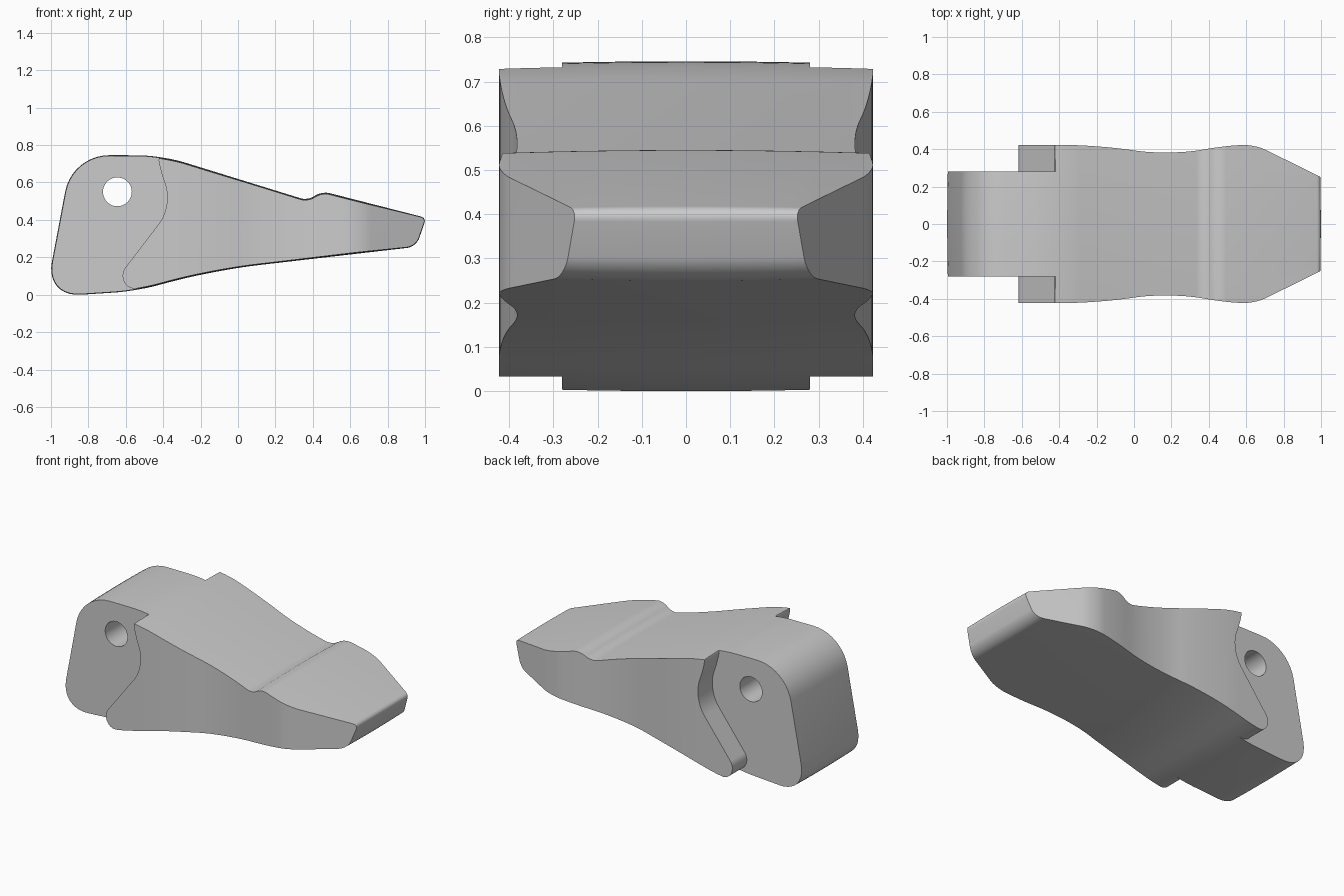
import bpy, bmesh, math
from mathutils import Vector

if "Cube" in bpy.data.objects:
    bpy.data.objects.remove(bpy.data.objects["Cube"])


def rounded(corners, n=10):
    """Polygon of (u, v, cut) corners; each corner is blended over length cut."""
    out = []
    for i, (u, v, d) in enumerate(corners):
        p = Vector((u, v))
        if d == 0:
            out.append(p)
            continue
        a = p + (Vector(corners[i - 1][:2]) - p).normalized() * d
        b = p + (Vector(corners[(i + 1) % len(corners)][:2]) - p).normalized() * d
        h1, h2 = a.lerp(p, 0.58), b.lerp(p, 0.58)
        for k in range(n + 1):
            t = k / n
            s = 1 - t
            out.append(a * s**3 + h1 * 3 * s * s * t + h2 * 3 * s * t * t + b * t**3)
    return out


def inset(pts, dist):
    """Move a counter-clockwise outline inwards."""
    out = []
    for i, p in enumerate(pts):
        t = (pts[(i + 1) % len(pts)] - pts[i - 1]).normalized()
        out.append(p + Vector((-t.y, t.x)) * dist)
    return out


def loft(name, rings):
    """Closed solid through equal rings, always facing outwards."""
    bm = bmesh.new()
    loops = [[bm.verts.new(c) for c in ring] for ring in rings]
    n = len(loops[0])
    for a, b in zip(loops, loops[1:]):
        for i in range(n):
            j = (i + 1) % n
            bm.faces.new((a[i], a[j], b[j], b[i]))
    bm.faces.new(loops[0][::-1])
    bm.faces.new(loops[-1])
    bm.normal_update()
    if bm.calc_volume(signed=True) < 0:
        bmesh.ops.reverse_faces(bm, faces=bm.faces[:])
    me = bpy.data.meshes.new(name)
    bm.to_mesh(me)
    bm.free()
    ob = bpy.data.objects.new(name, me)
    bpy.context.collection.objects.link(ob)
    return ob


def side_ring(pts, y):
    return [(p.x, y, p.y) for p in pts]


def carve(target, cutter, operation):
    cutter.hide_render = True
    m = target.modifiers.new(operation, 'BOOLEAN')
    m.operation, m.object = operation, cutter
    for solver in ('EXACT', 'MANIFOLD', 'FLOAT'):
        m.solver = solver
        bpy.context.view_layer.update()
        graph = bpy.context.evaluated_depsgraph_get()
        if len(target.evaluated_get(graph).data.polygons) > 0:
            break
    bpy.context.view_layer.objects.active = target
    bpy.ops.object.modifier_apply(modifier=m.name)
    bpy.data.objects.remove(cutter)


# Whole side profile, slightly crowned across the width
profile = rounded([
    (-1.033, -0.003, 0.19), (-0.55, 0.028, 0.12), (-0.13, 0.14, 0.24),
    (0.95, 0.265, 0.05), (1.004, 0.42, 0.03), (0.445, 0.563, 0.045),
    (0.37, 0.513, 0.04), (-0.41, 0.754, 0.13), (-0.89, 0.756, 0.2)])
low = min(p.y for p in profile)
mid = (min(p.x for p in profile) + max(p.x for p in profile)) / 2
profile = [p - Vector((mid, low)) for p in profile]
widths = [-0.45 + 0.075 * i for i in range(13)]
tooth = loft("wedge_tooth", [side_ring(inset(profile, 0.04 * y * y), y) for y in widths])

# Waisted plan outline with a tapering tip
half = [(-1.2, 0.42, 0), (-0.2, 0.424, 0.2), (0.18, 0.366, 0.18),
        (0.49, 0.418, 0.08), (0.645, 0.426, 0.07), (1.0, 0.25, 0), (1.2, 0.15, 0)]
plan = rounded(half + [(x, -y, d) for x, y, d in reversed(half)])
carve(tooth, loft("plan_cutter", [[(p.x, p.y, z) for p in plan] for z in (-0.5, 1.5)]),
      'INTERSECT')

# Stepped shoulders either side of the narrow hub
notch = rounded([
    (-1.2, 0.95, 0), (-0.33, 0.95, 0), (-0.33, 0.733, 0), (-0.43, 0.746, 0.035),
    (-0.413, 0.66, 0.04), (-0.35, 0.475, 0.12), (-0.63, 0.108, 0.045),
    (-0.59, 0.033, 0.035), (-0.5, 0.033, 0), (-0.5, -0.2, 0), (-1.2, -0.2, 0)])
for s in (-1, 1):
    carve(tooth, loft("shoulder_cutter", [side_ring(notch, s * y) for y in (0.28, 0.7)]),
          'DIFFERENCE')

# Pin hole through the hub
circle = [Vector((-0.645 + 0.077 * math.cos(a), 0.55 + 0.077 * math.sin(a)))
          for a in (math.tau * i / 48 for i in range(48))]
carve(tooth, loft("pin_cutter", [side_ring(circle, y) for y in (-1, 1)]), 'DIFFERENCE')

# Smooth curved faces, keep the rims crisp
bpy.ops.object.select_all(action='DESELECT')
tooth.select_set(True)
bpy.context.view_layer.objects.active = tooth
bpy.ops.object.shade_smooth_by_angle(angle=math.radians(30))
